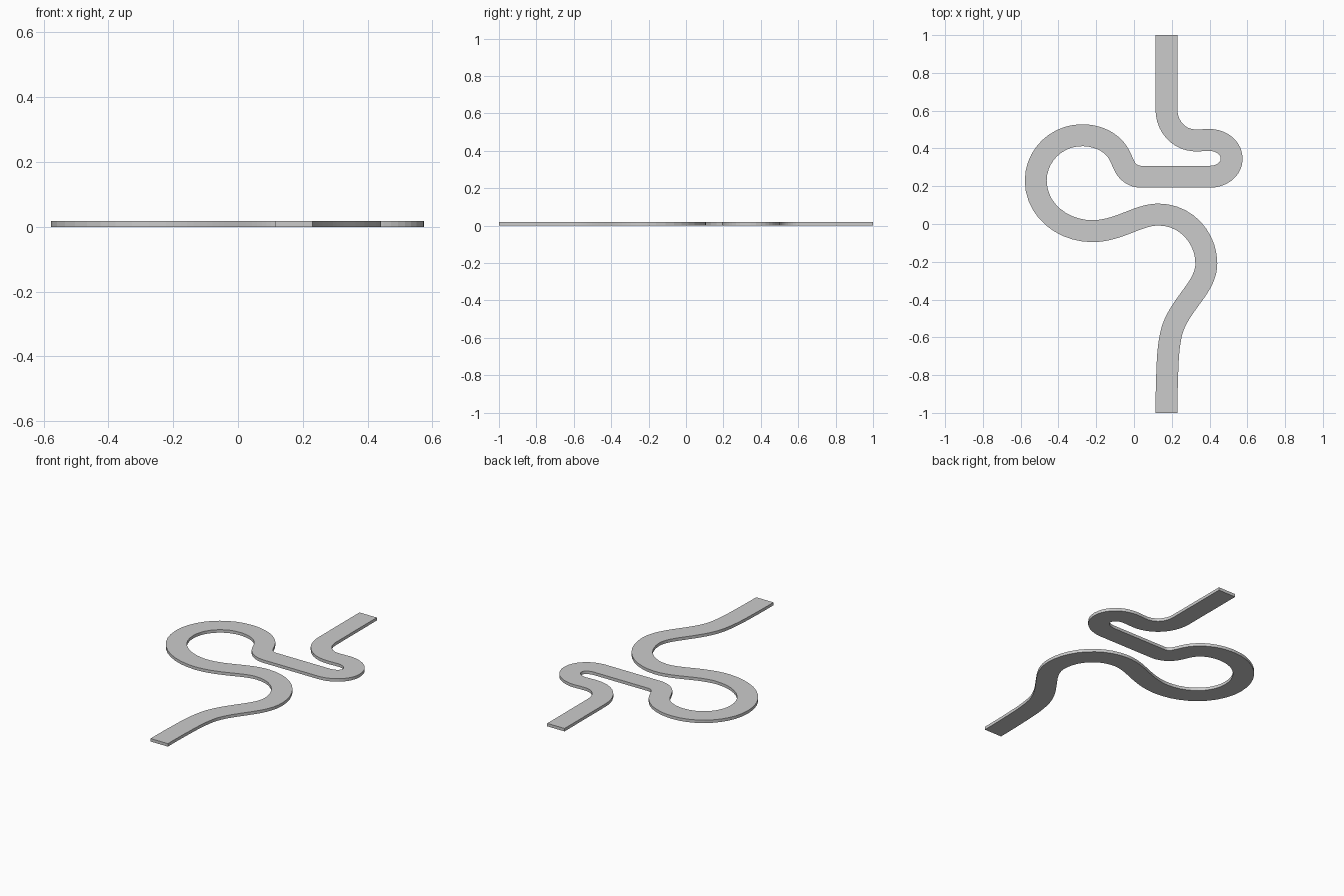
import bpy, bmesh, math
from mathutils import Vector
from mathutils.geometry import interpolate_bezier

if "Cube" in bpy.data.objects:
    bpy.data.objects.remove(bpy.data.objects["Cube"])

HALF_WIDTH = 0.058
THICKNESS = 0.018
STEPS = 10

# Centreline nodes: x, y, heading in degrees
NODES = [
    (0.172, -1.0, 90), (0.175, -0.82, 88), (0.197, -0.58, 77),
    (0.29, -0.405, 54), (0.383, -0.21, 90), (0.13, 0.05, 180),
    (-0.045, 0.002, 201), (-0.22, -0.038, 180), (-0.52, 0.23, 90),
    (-0.275, 0.47, 0), (-0.075, 0.36, -64), (-0.047, 0.30, -61),
    (0.04, 0.25, 0), (0.40, 0.25, 0), (0.517, 0.345, 90),
    (0.40, 0.445, 180), (0.315, 0.443, 176), (0.172, 0.605, 90),
    (0.172, 1.0, 90),
]


def heading(deg):
    a = math.radians(deg)
    return Vector((math.cos(a), math.sin(a), 0))


def segment(a, b):
    """Arc-like Bezier between two headed nodes."""
    p, q = Vector((*a[:2], 0)), Vector((*b[:2], 0))
    u, v = heading(a[2]), heading(b[2])
    turn = u.angle(v)
    k = 1 / 3
    if turn > 0.01:
        k = 4 / 3 * math.tan(turn / 4) / (2 * math.sin(turn / 2))
    h = (q - p).length * k
    return interpolate_bezier(p, p + u * h, q - v * h, q, STEPS + 1)


# Smooth centreline
path = [Vector((*NODES[0][:2], 0))]
for a, b in zip(NODES, NODES[1:]):
    path += segment(a, b)[1:]

# Flat ribbon along the centreline, extruded to a slab
bm = bmesh.new()
rows = []
for i, p in enumerate(path):
    t = (path[min(i + 1, len(path) - 1)] - path[max(i - 1, 0)]).normalized()
    if i in (0, len(path) - 1):
        t = Vector((0, 1, 0))
    n = Vector((-t.y, t.x, 0)) * HALF_WIDTH
    rows.append((bm.verts.new(p + n), bm.verts.new(p - n)))
for (l0, r0), (l1, r1) in zip(rows, rows[1:]):
    bm.faces.new((l0, r0, r1, l1))
top = bmesh.ops.extrude_face_region(bm, geom=bm.faces[:])["geom"]
bmesh.ops.translate(bm, vec=(0, 0, THICKNESS),
                    verts=[g for g in top if isinstance(g, bmesh.types.BMVert)])
bmesh.ops.recalc_face_normals(bm, faces=bm.faces[:])

mesh = bpy.data.meshes.new("winding_path")
bm.to_mesh(mesh)
bm.free()
road = bpy.data.objects.new("winding_path", mesh)
bpy.context.collection.objects.link(road)
